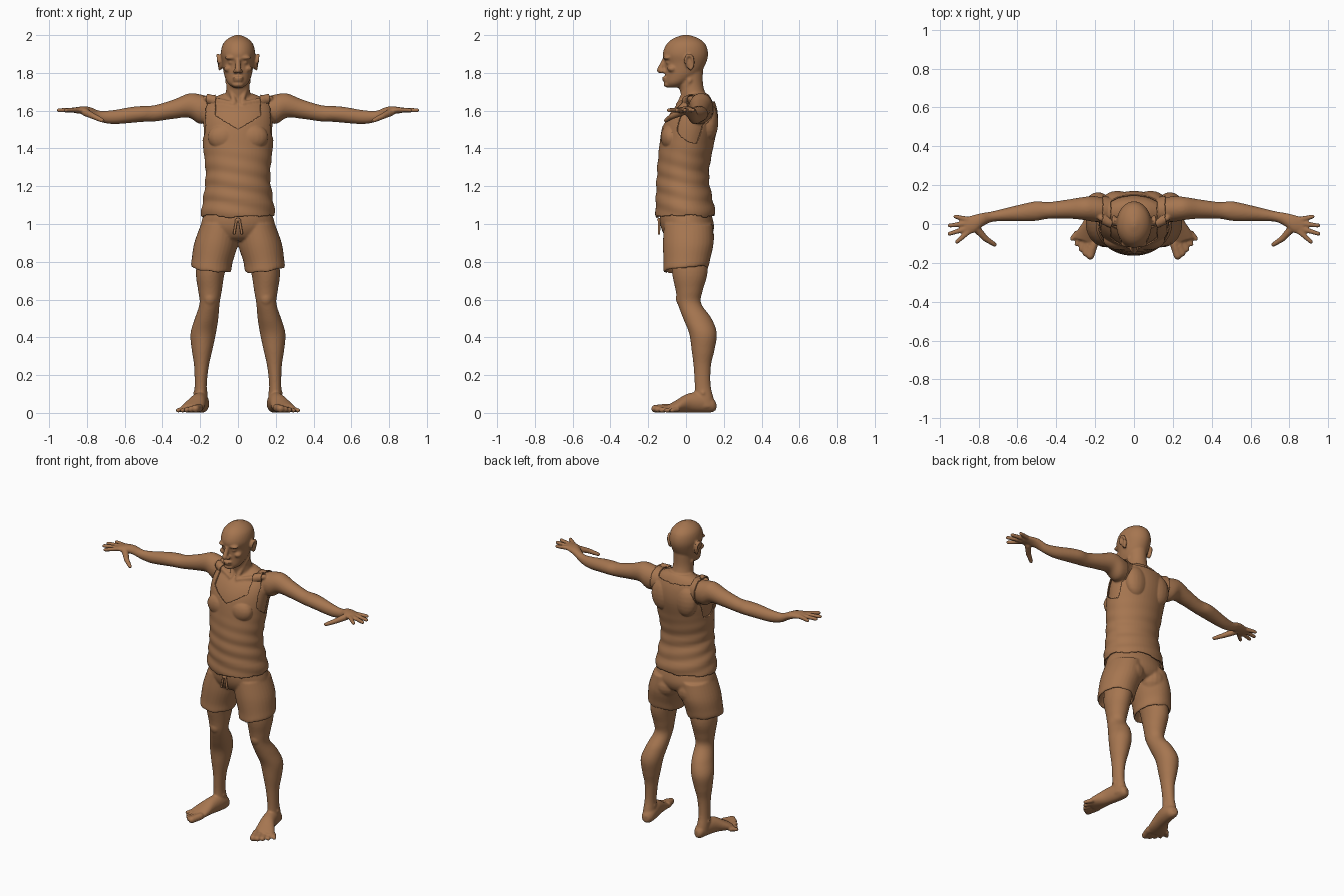
import bpy, bmesh, math
from mathutils import Vector

old = bpy.data.objects.get("Cube")
if old:
    bpy.data.objects.remove(old, do_unlink=True)

clay = bpy.data.materials.new("warm_brown_clay")
clay.use_nodes = True
tone = (0.38, 0.18, 0.08, 1)
clay.diffuse_color = tone
shader = clay.node_tree.nodes["Principled BSDF"]
shader.inputs["Base Color"].default_value = tone
shader.inputs["Roughness"].default_value = 0.8

X, Y, Z = Vector((1, 0, 0)), Vector((0, 1, 0)), Vector((0, 0, 1))
BOTH, MID = (1, -1), (1,)


def spline(rows, steps=5):
    """Smooth curve through rows of numbers."""
    rows = [Vector(r) for r in rows]
    out = []
    for i in range(len(rows) - 1):
        a, b = rows[max(i - 1, 0)], rows[i]
        c, d = rows[i + 1], rows[min(i + 2, len(rows) - 1)]
        for k in range(steps):
            t = k / steps
            out.append(b + (c - a) * (t / 2) + (a * 2 - b * 5 + c * 4 - d) * (t * t / 2)
                       + (b * 3 - a - c * 3 + d) * (t ** 3 / 2))
    return out + [rows[-1]]


def shell(bm, rows, u, v, sides, n):
    """Closed skin over elliptical rings: centre x, y, z and two radii."""
    for s in sides:
        rings = []
        for x, y, z, ru, rv in rows:
            ring = []
            for k in range(n):
                a = math.tau * k / n
                p = Vector((x, y, z)) + u * (ru * math.cos(a)) + v * (rv * math.sin(a))
                ring.append(bm.verts.new((p.x * s, p.y, p.z)))
            rings.append(ring)
        for r, q in zip(rings, rings[1:]):
            for k in range(n):
                j = (k + 1) % n
                bm.faces.new((r[k], r[j], q[j], q[k]))
        bm.faces.new(rings[0][::-1])
        bm.faces.new(rings[-1])


def loft(bm, rows, u, v, sides=BOTH, n=32):
    shell(bm, spline(rows), u, v, sides, n)


def ball(bm, centre, radii, sides=BOTH, n=10):
    rows = []
    for k in range(n):
        a = math.pi * (k + .4) / (n - .2)
        rows.append((centre[0], centre[1], centre[2] - radii[2] * math.cos(a),
                     radii[0] * math.sin(a), radii[1] * math.sin(a)))
    shell(bm, rows, X, Y, sides, 16)


def digit(bm, a, b, ra, rb, sides=BOTH, n=5):
    """Tapered rod with round ends."""
    a, b = Vector(a), Vector(b)
    axis = (b - a).normalized()
    u = axis.orthogonal().normalized()
    rows = []
    for end, r, start in ((a, ra, 0), (b, rb, math.pi / 2)):
        for k in range(n):
            t = start + (k + (.3 if start == 0 else 0)) / (n - .7) * math.pi / 2
            rows.append((*(end - axis * (r * math.cos(t))), r * math.sin(t), r * math.sin(t)))
    shell(bm, rows, u, axis.cross(u), sides, 14)


def finish(name, bm, voxel=0, smooth=3):
    """Turn the parts into an object, fused into one skin when a voxel size is given."""
    if voxel:
        bmesh.ops.recalc_face_normals(bm, faces=bm.faces)
    mesh = bpy.data.meshes.new(name)
    bm.to_mesh(mesh)
    bm.free()
    obj = bpy.data.objects.new(name, mesh)
    bpy.context.collection.objects.link(obj)
    if voxel:
        fuse = obj.modifiers.new("fuse", "REMESH")
        fuse.mode, fuse.voxel_size = "VOXEL", voxel
        soft = obj.modifiers.new("soften", "SMOOTH")
        soft.factor, soft.iterations = 0.5, smooth
        graph = bpy.context.evaluated_depsgraph_get()
        obj.data = bpy.data.meshes.new_from_object(obj.evaluated_get(graph))
        obj.modifiers.clear()
        bpy.data.meshes.remove(mesh)
        obj.data.name = name
    obj.data.materials.clear()
    obj.data.materials.append(clay)
    obj.data.shade_smooth()
    return obj


# Torso, shoulder blades, chest and collarbones
bm = bmesh.new()
loft(bm, [(0, .01, .92, .15, .1), (0, 0, 1, .165, .125), (0, -.005, 1.08, .176, .14),
          (0, -.017, 1.25, .157, .124), (0, 0, 1.4, .172, .131), (0, .022, 1.52, .182, .135),
          (0, .04, 1.6, .175, .115), (0, .06, 1.66, .14, .075), (0, .065, 1.69, .08, .05)],
     X, Y, MID, 48)
ball(bm, (.085, .12, 1.54), (.065, .04, .09))
ball(bm, (.075, -.08, 1.46), (.075, .043, .06))
digit(bm, (.025, -.04, 1.635), (.17, .03, 1.665), .013, .016)

# Neck and head
loft(bm, [(0, .06, 1.6, .09, .07), (0, .04, 1.68, .068, .066), (0, .025, 1.74, .06, .065),
          (0, .02, 1.82, .06, .07)], X, Y, MID)
digit(bm, (.055, .02, 1.76), (.018, -.035, 1.64), .014, .012)
loft(bm, [(0, -.065, 1.722, .025, .03), (0, -.05, 1.745, .054, .06), (0, -.02, 1.79, .073, .09),
          (0, -.003, 1.85, .083, .108), (0, -.003, 1.9, .091, .12), (0, 0, 1.95, .081, .104),
          (0, 0, 1.982, .052, .068), (0, 0, 2.001, .012, .016)], X, Y, MID)

# Face
digit(bm, (0, -.113, 1.872), (0, -.139, 1.814), .012, .016, MID)
ball(bm, (.015, -.123, 1.808), (.012, .016, .011))
ball(bm, (.036, -.1, 1.88), (.034, .021, .011))
ball(bm, (.034, -.091, 1.855), (.019, .016, .01))
ball(bm, (.052, -.073, 1.822), (.024, .026, .018))
ball(bm, (0, -.112, 1.774), (.03, .016, .007), MID)
ball(bm, (0, -.109, 1.76), (.026, .016, .007), MID)
ball(bm, (0, -.094, 1.738), (.032, .025, .016), MID)

# Ears: thin plate with a raised rim
ball(bm, (.093, .017, 1.855), (.012, .02, .035))
for k in range(15):
    a = math.pi * (k / 10 - .4)
    ball(bm, (.102 + .006 * math.sin(a), .017 + .022 * math.cos(a), 1.857 + .038 * math.sin(a)),
         (.009, .008, .009))

# Arms, palms, fingers and thumbs
loft(bm, [(.12, .07, 1.605, .055, .06), (.2, .077, 1.608, .066, .078), (.26, .08, 1.627, .059, .064),
          (.34, .077, 1.608, .049, .051), (.44, .07, 1.586, .043, .043), (.5, .067, 1.583, .05, .042),
          (.56, .06, 1.578, .046, .042), (.66, .048, 1.566, .034, .037), (.73, .038, 1.57, .027, .029),
          (.78, .022, 1.593, .035, .025), (.82, .002, 1.602, .046, .021), (.87, -.01, 1.602, .044, .014)],
     Y, Z)
for y, tip_x, tip_y in ((.024, .92, .038), (.003, .95, -.008), (-.022, .95, -.05), (-.043, .912, -.092)):
    digit(bm, (.855, y, 1.604), (tip_x, tip_y, 1.602), .014, .011)
digit(bm, (.81, -.025, 1.592), (.765, -.075, 1.57), .021, .016)
digit(bm, (.765, -.075, 1.57), (.718, -.106, 1.548), .016, .012)

# Legs, kneecaps and ankle bones
loft(bm, [(.11, .015, .92, .09, .1), (.145, .02, .75, .077, .095), (.148, .017, .65, .063, .072),
          (.15, .018, .58, .053, .062), (.166, .06, .5, .062, .075), (.184, .09, .42, .067, .073),
          (.19, .09, .33, .054, .06), (.193, .086, .25, .039, .046), (.197, .088, .15, .032, .042),
          (.197, .095, .08, .036, .05), (.195, .1, .03, .038, .055)], X, Y)
ball(bm, (.149, -.022, .605), (.035, .032, .042))
ball(bm, (.198, .09, .105), (.041, .02, .02))

# Feet and toes
loft(bm, [(.186, .158, .035, .018, .02), (.188, .135, .043, .036, .04), (.195, .08, .055, .042, .054),
          (.212, .01, .052, .046, .05), (.235, -.05, .034, .06, .033), (.248, -.09, .022, .062, .021)],
     Vector((.96, .27, 0)), Z)
for k in range(5):
    t = k / 4
    r = .022 - .009 * min(1, t * 1.5)
    digit(bm, (.205 + .09 * t, -.1 + .055 * t, r + .005),
          (.225 + .093 * t, -.163 + .088 * t ** 1.4, r), r, r * .95)
body = finish("body", bm, .0065)


# Sleeveless shirt, lifted off the torso with an open neck and wide armholes
def shirt_covers(p):
    x, y, z = abs(p.x), p.y, p.z
    hem = 1.045 + .004 * math.sin(p.x * 40) + .003 * math.sin(y * 60)
    if not hem < z < 1.72 or x > .195:
        return False
    if x > .163 and ((y - .05) / .12) ** 2 + ((z - 1.6) / .17) ** 2 < 1:
        return False
    if y < .07:
        return x > min(1.6 * (z - 1.5), .115)
    return z < 1.645 or x > .115


bm = bmesh.new()
bm.from_mesh(body.data)
bmesh.ops.delete(bm, geom=[f for f in bm.faces if not shirt_covers(f.calc_center_median())],
                 context="FACES")
edge = [v for v in bm.verts if v.is_boundary]
for _ in range(2):
    bmesh.ops.smooth_vert(bm, verts=edge, factor=.5, use_axis_x=True, use_axis_y=True, use_axis_z=True)
bm.normal_update()
for v, normal in [(v, v.normal.copy()) for v in bm.verts]:
    slack = max(0, min(1, (1.45 - v.co.z) / .2))
    fold = math.sin(v.co.z * 75 + v.co.x * 14 + 2 * math.sin(v.co.y * 12))
    flare = max(0, 1.12 - v.co.z) * .08
    v.co += normal * (.004 + flare + slack * (.003 + .0025 * fold))
shirt = finish("shirt", bm)
cloth = shirt.modifiers.new("cloth", "SOLIDIFY")
cloth.thickness, cloth.offset = .007, 1

# Shorts with hollow hems
bm = bmesh.new()
loft(bm, [(0, 0, 1.07, .165, .125), (0, 0, 1.04, .184, .138), (0, .008, .98, .196, .14),
          (0, .012, .93, .16, .118), (0, .01, .91, .1, .08)], X, Y, MID, 48)
loft(bm, [(.095, .012, 1, .1, .128), (.115, .012, .9, .116, .134), (.136, .005, .81, .108, .124),
          (.142, 0, .765, .106, .12), (.142, 0, .763, .094, .108), (.142, .005, .83, .082, .098)], X, Y)
ball(bm, (.085, .075, .93), (.085, .075, .08))
for v in bm.verts:
    w = max(0, min(1, (.9 - v.co.z) / .13))
    v.co.z += w * (.12 * (abs(v.co.x) - .14) + .1 * v.co.y + .003 * math.sin(v.co.x * 70))
finish("shorts", bm, .0065, 4)

# Drawstring ends and knot
bm = bmesh.new()
digit(bm, (.008, -.142, 1.022), (.02, -.143, .95), .007, .007)
ball(bm, (0, -.143, 1.022), (.016, .01, .01), MID)
finish("drawstring", bm, .003, 2)
